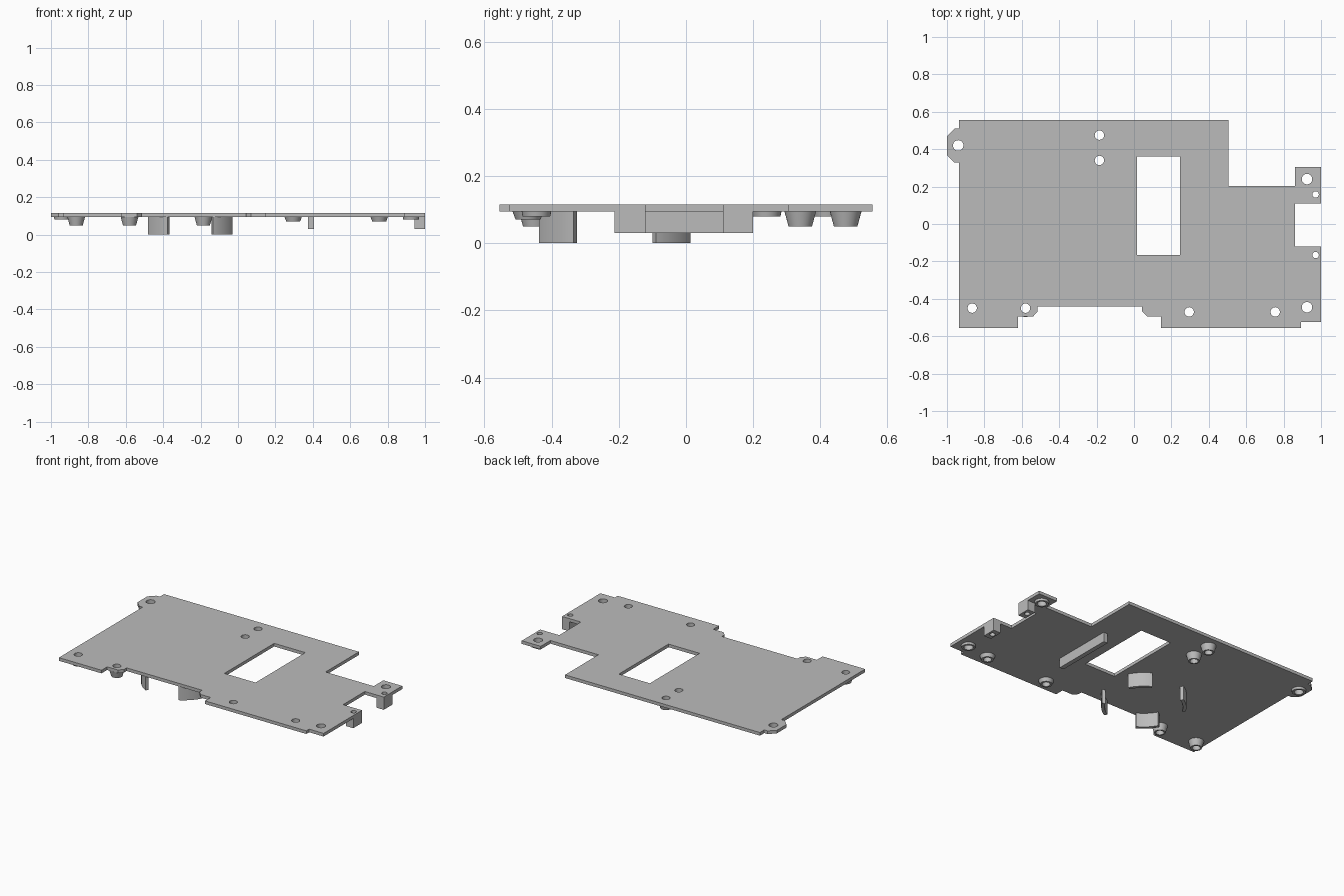
import bpy, bmesh
from math import sin, cos, pi, radians

cube = bpy.data.objects.get("Cube")
if cube:
    bpy.data.objects.remove(cube)

grey = bpy.data.materials.new("light grey metal")
grey.use_nodes = True
grey.diffuse_color = (0.5, 0.5, 0.5, 1)
grey.node_tree.nodes["Principled BSDF"].inputs["Base Color"].default_value = (0.5, 0.5, 0.5, 1)

BOTTOM, TOP = 0.094, 0.115      # plate faces


def link(name, mesh):
    obj = bpy.data.objects.new(name, mesh)
    bpy.context.collection.objects.link(obj)
    mesh.materials.clear()
    mesh.materials.append(grey)
    bpy.ops.object.select_all(action='DESELECT')
    obj.select_set(True)
    bpy.context.view_layer.objects.active = obj
    bpy.ops.object.shade_smooth_by_angle(angle=radians(30))
    return obj


def circle(x, y, r, n=32):
    return [(x + r * cos(2 * pi * i / n), y + r * sin(2 * pi * i / n)) for i in range(n)]


def rect(x0, x1, y0, y1):
    return [(x0, y0), (x1, y0), (x1, y1), (x0, y1)]


def slab(name, loops, z0, z1):
    """Extrude an outline with optional hole loops from z0 to z1."""
    curve = bpy.data.curves.new(name, 'CURVE')
    curve.dimensions = '2D'
    curve.fill_mode = 'BOTH'
    curve.extrude = (z1 - z0) / 2
    for loop in loops:
        spline = curve.splines.new('POLY')
        spline.points.add(len(loop) - 1)
        for p, (x, y) in zip(spline.points, loop):
            p.co = (x, y, 0, 1)
        spline.use_cyclic_u = True
    temp = bpy.data.objects.new(name + " outline", curve)
    bpy.context.collection.objects.link(temp)
    graph = bpy.context.evaluated_depsgraph_get()
    mesh = bpy.data.meshes.new_from_object(temp.evaluated_get(graph))
    bpy.data.objects.remove(temp)
    bm = bmesh.new()
    bm.from_mesh(mesh)
    bmesh.ops.remove_doubles(bm, verts=bm.verts, dist=1e-5)
    bmesh.ops.translate(bm, verts=bm.verts, vec=(0, 0, (z0 + z1) / 2))
    bmesh.ops.recalc_face_normals(bm, faces=bm.faces)
    bm.to_mesh(mesh)
    bm.free()
    return link(name, mesh)


def boss(name, x, y, hole, r_top, r_low, z, n=32):
    """Tapered hollow standoff hanging under the plate."""
    bm = bmesh.new()
    profile = [(hole, BOTTOM), (r_top, BOTTOM), (r_low, z), (hole, z)]
    rings = [[bm.verts.new((px, py, h)) for px, py in circle(x, y, r, n)] for r, h in profile]
    for k in range(4):
        a, b = rings[k], rings[(k + 1) % 4]
        for i in range(n):
            j = (i + 1) % n
            bm.faces.new((a[i], a[j], b[j], b[i]))
    bmesh.ops.recalc_face_normals(bm, faces=bm.faces)
    mesh = bpy.data.meshes.new(name)
    bm.to_mesh(mesh)
    bm.free()
    return link(name, mesh)


# Standoffs: kind -> hole radius, top radius, lower radius, lower z
KINDS = {
    "tall": (0.025, 0.047, 0.035, 0.05),
    "short": (0.025, 0.046, 0.037, 0.07),
    "low": (0.028, 0.044, 0.041, 0.08),
}
BOSSES = [
    ("tall", -0.865, -0.45), ("tall", -0.58, -0.45),
    ("tall", -0.185, 0.475), ("tall", -0.185, 0.34),
    ("short", 0.295, -0.47), ("short", 0.755, -0.47),
    ("low", -0.94, 0.42), ("low", 0.925, 0.24), ("low", 0.925, -0.445),
]
PINS = [(0.971, 0.158), (0.971, -0.166)]

# Plate with notches, side tabs, window and screw holes
outline = [
    (-0.935, 0.555), (0.505, 0.555), (0.505, 0.203), (0.86, 0.203), (0.86, 0.305),
    (1, 0.305), (1, 0.11), (0.86, 0.11), (0.86, -0.12), (1, -0.12), (1, -0.525),
    (0.893, -0.525), (0.893, -0.555), (0.145, -0.555), (0.145, -0.495), (0.07, -0.495),
    (0.043, -0.468), (0.043, -0.44), (-0.515, -0.44), (-0.515, -0.468), (-0.54, -0.495),
    (-0.62, -0.495), (-0.62, -0.555), (-0.935, -0.555), (-0.935, 0.328), (-0.96, 0.328),
    (-1, 0.368), (-1, 0.47), (-0.96, 0.51), (-0.935, 0.51),
]
holes = [circle(x, y, KINDS[k][0]) for k, x, y in BOSSES]
holes += [circle(x, y, 0.017) for x, y in PINS]
slab("plate", [outline, rect(0.015, 0.245, -0.165, 0.36)] + holes, BOTTOM, TOP)

for i, (kind, x, y) in enumerate(BOSSES):
    boss(f"{kind}_standoff_{i + 1}", x, y, *KINDS[kind])

# Drilled blocks under the side tabs
for name, (x, y), y0, y1 in (("back_tab_block", PINS[0], 0.11, 0.2),
                             ("front_tab_block", PINS[1], -0.212, -0.12)):
    slab(name, [rect(0.945, 1, y0, y1), circle(x, y, 0.017)], 0.03, BOTTOM)

# Straight rib beside the window
slab("rib", [rect(0.375, 0.405, -0.212, 0.2)], 0.03, BOTTOM)

# Four curved walls on a common circle
for q in range(4):
    mid, half, steps = 45 + 90 * q, 16.5, 10
    angles = [radians(mid - half + 2 * half * i / steps) for i in range(steps + 1)]
    ring = [(0.256, a) for a in angles] + [(0.235, a) for a in reversed(angles)]
    slab(f"curved_wall_{q + 1}",
         [[(-0.255 + r * cos(a), -0.212 + r * sin(a)) for r, a in ring]], 0, BOTTOM)
